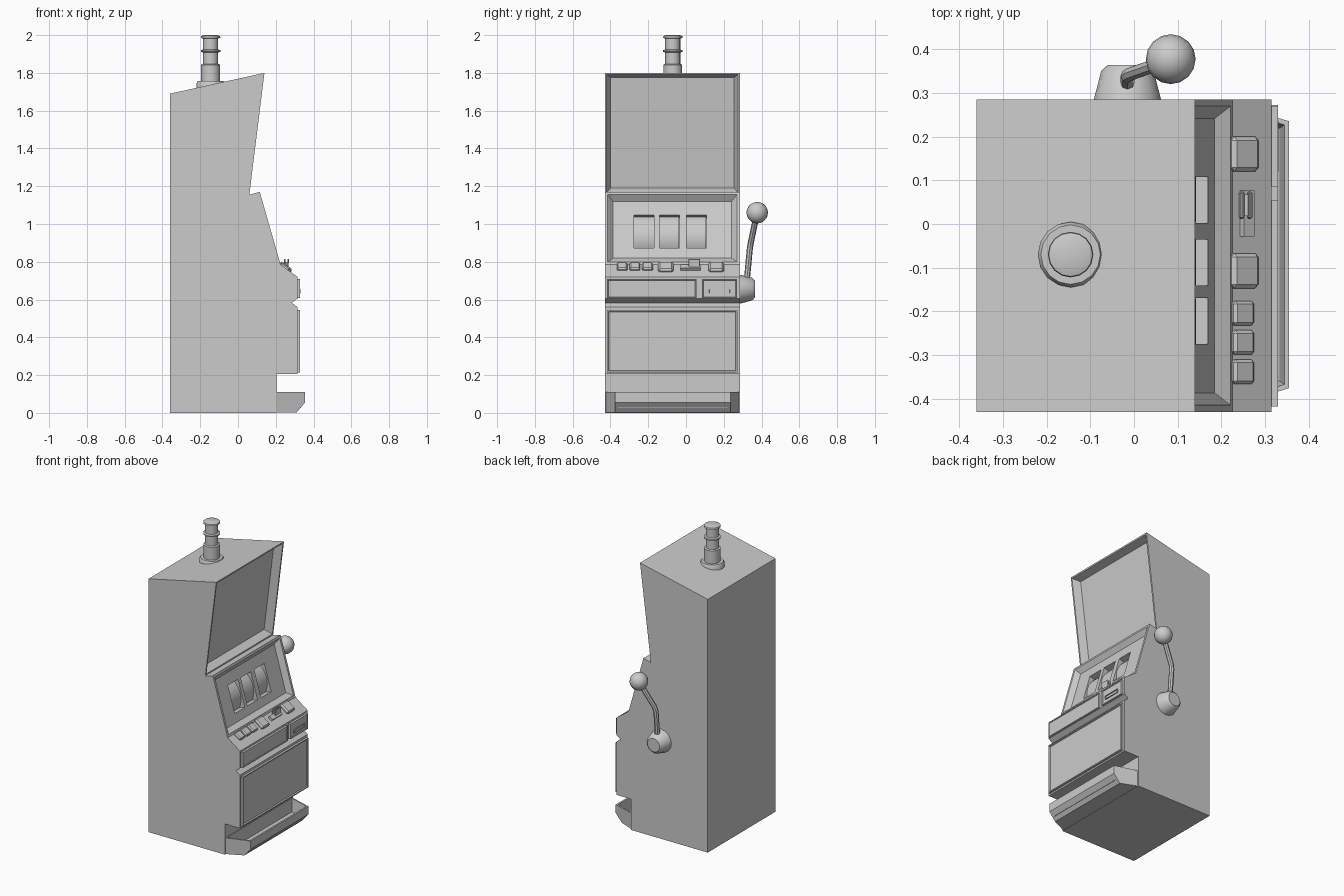
import bpy, bmesh, math
from mathutils import Matrix, Vector

if "Cube" in bpy.data.objects:
    bpy.data.objects.remove(bpy.data.objects["Cube"])


def finish(name, bm, smooth=False):
    bmesh.ops.recalc_face_normals(bm, faces=bm.faces[:])
    me = bpy.data.meshes.new(name)
    bm.to_mesh(me)
    bm.free()
    ob = bpy.data.objects.new(name, me)
    bpy.context.collection.objects.link(ob)
    if smooth:
        shade(ob)
    return ob


def shade(ob):
    bpy.ops.object.select_all(action='DESELECT')
    ob.select_set(True)
    bpy.context.view_layer.objects.active = ob
    bpy.ops.object.shade_smooth_by_angle(angle=math.radians(35))


def prism(profile, y0, y1):
    """Extrude an x-z outline along y; side i joins points i and i+1."""
    bm = bmesh.new()
    a = [bm.verts.new((x, y0, z)) for x, z in profile]
    b = [bm.verts.new((x, y1, z)) for x, z in profile]
    n = len(profile)
    sides = [bm.faces.new((a[i], a[(i + 1) % n], b[(i + 1) % n], b[i])) for i in range(n)]
    bm.faces.new(a)
    bm.faces.new(b)
    bmesh.ops.recalc_face_normals(bm, faces=bm.faces[:])
    return bm, sides


def inset(bm, face, *steps):
    for thickness, depth in steps:
        bmesh.ops.inset_individual(bm, faces=[face], thickness=thickness, depth=depth)


def box(name, loc, size, tilt=0, bevel=0):
    bm = bmesh.new()
    m = Matrix.Translation(loc) @ Matrix.Rotation(tilt, 4, 'Y') @ Matrix.Diagonal((*size, 1))
    bmesh.ops.create_cube(bm, size=1, matrix=m)
    if bevel:
        bmesh.ops.bevel(bm, geom=bm.edges[:], offset=bevel, segments=1, affect='EDGES')
    return finish(name, bm)


def lathe(name, profile, matrix, seg=16):
    """Turn a radius-height outline around the local z axis."""
    bm = bmesh.new()
    rings = [[bm.verts.new(matrix @ Vector((r * math.cos(k * math.tau / seg),
                                            r * math.sin(k * math.tau / seg), z)))
              for k in range(seg)] for r, z in profile]
    for a, b in zip(rings, rings[1:]):
        for k in range(seg):
            j = (k + 1) % seg
            bm.faces.new((a[k], a[j], b[j], b[k]))
    bm.faces.new(rings[0])
    bm.faces.new(rings[-1])
    return finish(name, bm, True)


# Cabinet with recessed display and reel panel
body_profile = [(-.36, 0), (.205, 0), (.205, .205), (.315, .205), (.315, .56), (.285, .583),
                (.315, .605), (.315, .72), (.225, .785), (.115, 1.17), (.06, 1.155),
                (.14, 1.80), (-.36, 1.69)]
bm, sides = prism(body_profile, -.43, .285)
inset(bm, sides[10], (.014, 0), (.028, -.05))
inset(bm, sides[8], (.022, 0), (.04, -.03))
cabinet = finish("cabinet", bm)

# Reel windows and curved reels
nx, nz = .9615, .2747
px, pz = .144, .96
tilt = -math.asin(nz)
for i, y in enumerate((-.222, -.088, .055)):
    cutter = box("window_cutter", (px, y, pz), (.11, .106, .182), tilt)
    mod = cabinet.modifiers.new("window", 'BOOLEAN')
    mod.operation, mod.object, mod.solver = 'DIFFERENCE', cutter, 'EXACT'
    bpy.context.view_layer.objects.active = cabinet
    bpy.ops.object.modifier_apply(modifier=mod.name)
    bpy.data.objects.remove(cutter)
    cx, cz, r = px - nx * .148, pz - nz * .148, .14
    arc = [(cx + r * math.cos(a - tilt), cz + r * math.sin(a - tilt))
           for a in (math.radians(-42 + 84 * k / 10) for k in range(11))]
    bm, _ = prism(arc, y - .052, y + .052)
    finish(f"reel_{i + 1}", bm, True)

# Play buttons on the sloping deck
deck = math.asin(.5855)


def deck_z(x):
    return .785 - (x - .225) * .722


for i, y in enumerate((-.338, -.271, -.204)):
    box(f"small_button_{i + 1}", (.246, y, deck_z(.246)), (.058, .056, .03), deck, .007)
for i, y in enumerate((-.107, .16)):
    box(f"large_button_{i + 1}", (.249, y, deck_z(.249)), (.076, .08, .034), deck, .009)

# Coin acceptor: base plate and two cheeks around the slot
box("coin_plate", (.255, .024, deck_z(.255)), (.03, .106, .03), deck)
for i, x in enumerate((.246, .264)):
    box(f"coin_cheek_{i + 1}", (x, .043, .788), (.008, .062, .056), .1, .003)
box("coin_slot_floor", (.255, .043, .777), (.014, .05, .045), .1)


# Raised front panels
def panel(name, y0, y1, z0, z1, rim, depth):
    bm, s = prism([(.305, z0), (.329, z0), (.329, z1), (.305, z1)], y0, y1)
    inset(bm, s[1], (rim, 0), (.004, depth))
    return finish(name, bm)


panel("lower_door", -.417, .272, .215, .545, .010, -.008)
panel("front_panel", -.417, .055, .607, .708, .007, -.004)
panel("bill_panel", .085, .27, .607, .708, .007, -.004)
bm, s = prism([(.31, .632), (.331, .632), (.331, .657), (.31, .657)], .12, .235)
inset(bm, s[1], (.004, 0), (.002, -.012))
finish("bill_slot", bm)

# Payout tray with tapered ends and open top
bm, s = prism([(.2, .002), (.31, .002), (.355, .055), (.355, .11), (.2, .11)], -.426, .281)
for v in bm.verts:
    if v.co.x > .3:
        v.co.y = -.375 if v.co.y < 0 else .235
inset(bm, s[3], (.014, 0), (.014, -.085))
finish("payout_tray", bm)

# Signal lamp on the roof
lathe("signal_lamp", [(.075, 1.70), (.075, 1.745), (.068, 1.757), (.05, 1.757), (.05, 1.843),
                      (.04, 1.847), (.04, 1.908), (.052, 1.912), (.052, 1.920), (.04, 1.924),
                      (.04, 1.982), (.052, 1.985), (.05, 1.995), (.035, 2.0)],
      Matrix.Translation((-.145, -.07, 0)))

# Pull lever: hub, bent arm and ball
lathe("lever_hub", [(.078, -.005), (.06, .065), (.045, .079)],
      Matrix.Translation((-.015, .285, .655)) @ Matrix.Rotation(-math.pi / 2, 4, 'X'))
cu = bpy.data.curves.new("lever_arm", 'CURVE')
cu.dimensions, cu.bevel_depth, cu.bevel_resolution, cu.use_fill_caps = '3D', .016, 2, True
sp = cu.splines.new('POLY')
path = [(-.015, .32, .68), (-.015, .338, .87), (-.008, .343, .90), (.08, .374, 1.05)]
sp.points.add(len(path) - 1)
for p, co in zip(sp.points, path):
    p.co = (*co, 1)
arm = bpy.data.objects.new("lever_arm", cu)
bpy.context.collection.objects.link(arm)
bpy.ops.object.select_all(action='DESELECT')
arm.select_set(True)
bpy.context.view_layer.objects.active = arm
bpy.ops.object.convert(target='MESH')
shade(bpy.context.view_layer.objects.active)
bm = bmesh.new()
bmesh.ops.create_uvsphere(bm, u_segments=16, v_segments=10, radius=.057,
                          matrix=Matrix.Translation((.084, .377, 1.06)))
finish("lever_ball", bm, True)
